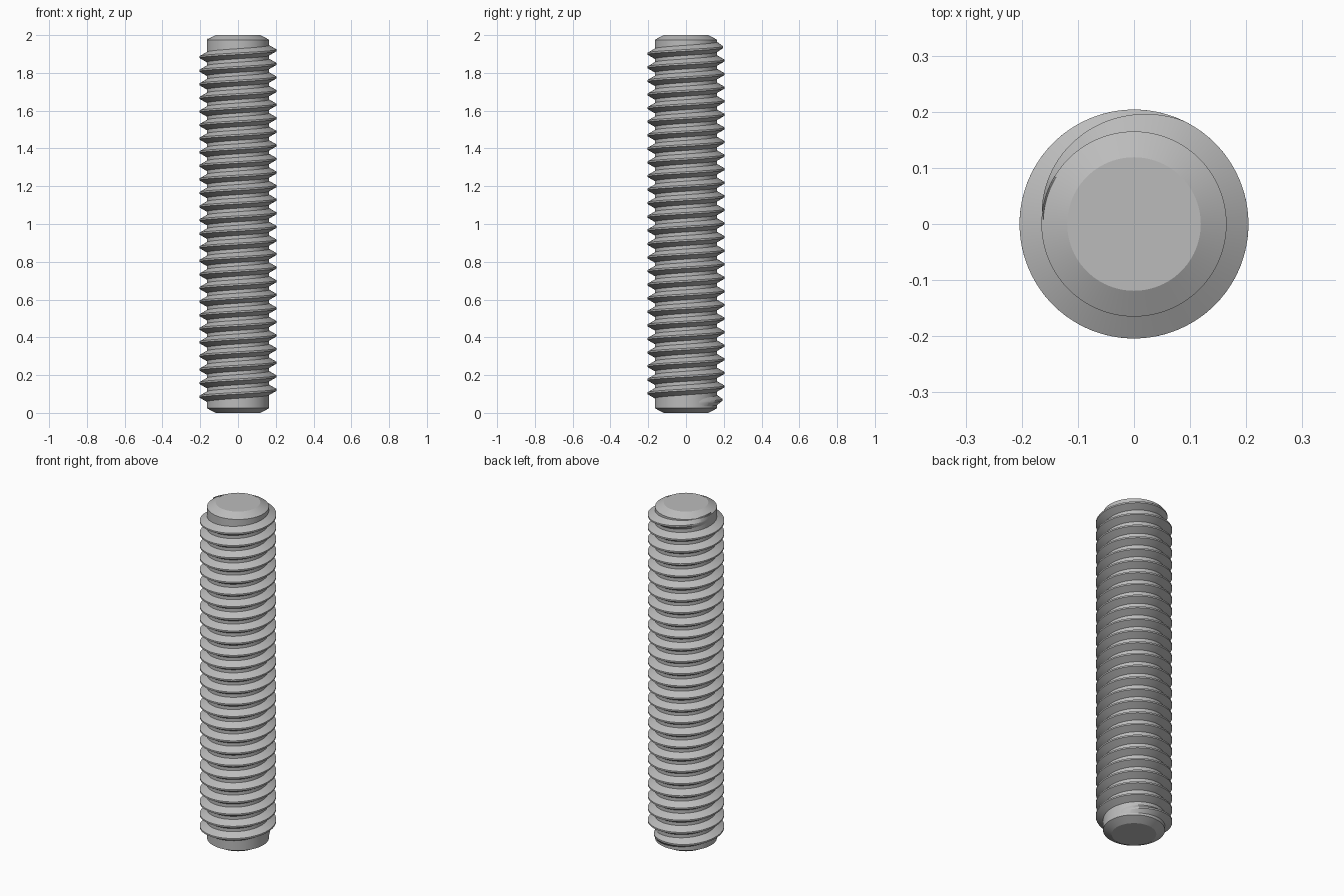
import bpy, bmesh
from math import cos, sin, pi, radians

if "Cube" in bpy.data.objects:
    bpy.data.objects.remove(bpy.data.objects["Cube"], do_unlink=True)

ROOT, CREST = 0.165, 0.204      # radii
PITCH = 0.0719
SEG = 96                        # steps per turn

steel = bpy.data.materials.new("grey_steel")
steel.use_nodes = True
GREY = (0.5, 0.5, 0.5, 1)
steel.diffuse_color = GREY
steel.node_tree.nodes["Principled BSDF"].inputs["Base Color"].default_value = GREY


def finish(name, bm):
    bmesh.ops.recalc_face_normals(bm, faces=bm.faces)
    mesh = bpy.data.meshes.new(name)
    bm.to_mesh(mesh)
    bm.free()
    mesh.materials.append(steel)
    obj = bpy.data.objects.new(name, mesh)
    bpy.context.collection.objects.link(obj)
    bpy.ops.object.select_all(action="DESELECT")
    obj.select_set(True)
    bpy.context.view_layer.objects.active = obj
    bpy.ops.object.shade_smooth_by_angle(angle=radians(25))


def bridge(bm, a, b, closed):
    n = len(a)
    for i in range(n if closed else n - 1):
        j = (i + 1) % n
        bm.faces.new((a[i], a[j], b[j], b[i]))


# Core rod with chamfered ends
bm = bmesh.new()
rings = []
for r, z in ((0.119, 0), (ROOT, 0.025), (ROOT, 1.975), (0.119, 2)):
    rings.append([bm.verts.new((r * cos(2 * pi * i / SEG), r * sin(2 * pi * i / SEG), z))
                  for i in range(SEG)])
for low, high in zip(rings, rings[1:]):
    bridge(bm, low, high, True)
bm.faces.new(rings[0])
bm.faces.new(rings[-1])
finish("core_rod", bm)

# Right-handed thread ridge, fading into the core at both ends
START, END = radians(20), 26 * 2 * pi + pi
FADE_IN, FADE_OUT = radians(100), radians(115)
BASE_Z = 0.05                   # crest height at angle zero
bm = bmesh.new()
sections = []
steps = round((END - START) / (2 * pi) * SEG)
for k in range(steps + 1):
    a = START + (END - START) * k / steps
    fade = min(1, (a - START) / FADE_IN, (END - a) / FADE_OUT)
    tip = ROOT - 0.002 + (CREST - ROOT + 0.002) * fade
    z = BASE_Z + PITCH * a / (2 * pi)
    profile = ((ROOT - 0.003, -0.0285), (tip, -PITCH / 16),
               (tip, PITCH / 16), (ROOT - 0.003, 0.0285))
    sections.append([bm.verts.new((r * cos(a), r * sin(a), z + dz)) for r, dz in profile])
for s, t in zip(sections, sections[1:]):
    bridge(bm, s, t, False)
bm.faces.new(sections[0])
bm.faces.new(sections[-1])
finish("thread", bm)
